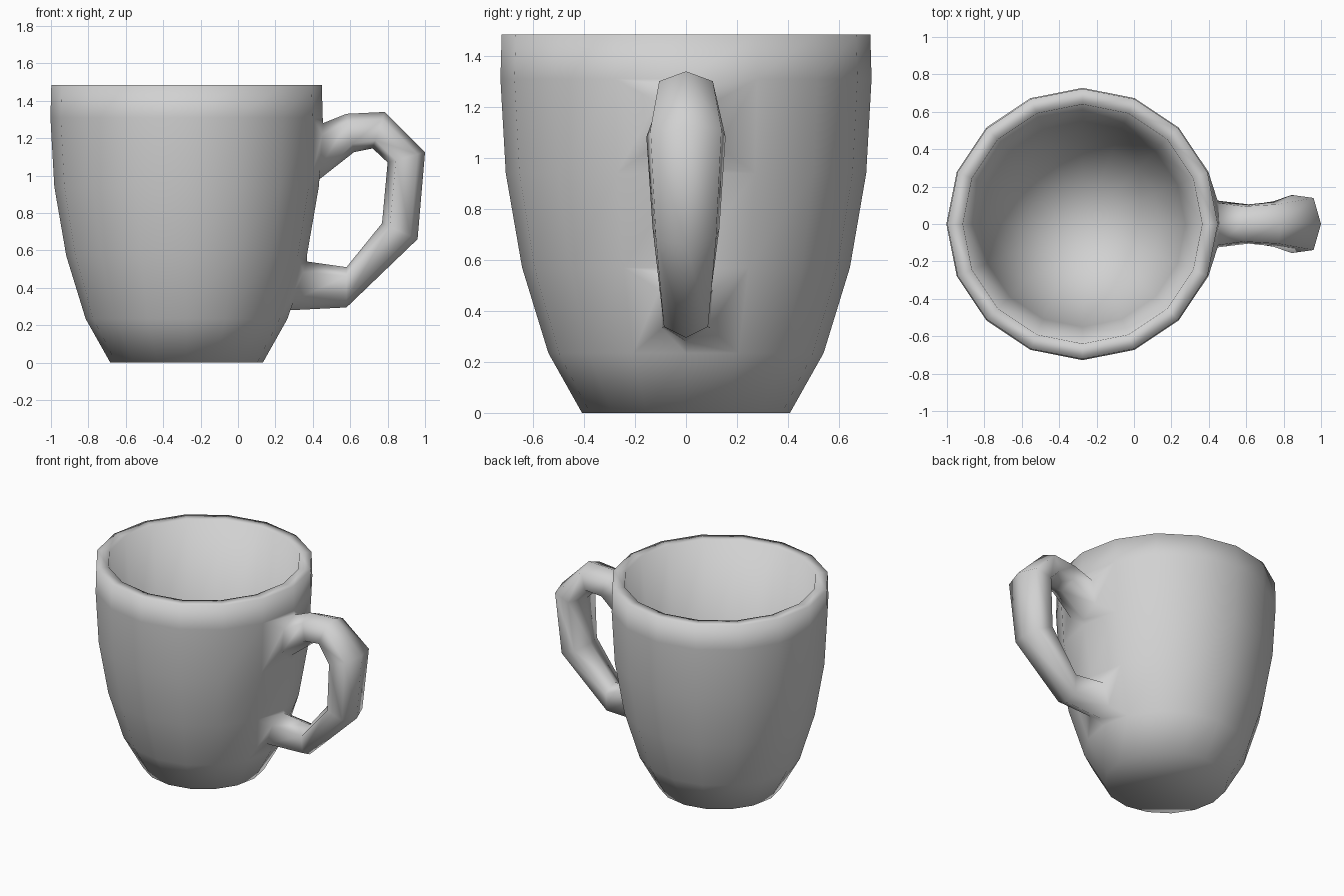
import bpy
import bmesh
from math import cos, sin, pi
from mathutils import Vector

SIDES = 16
AXIS_X = -0.275

cube = bpy.data.objects.get("Cube")
if cube:
    bpy.data.objects.remove(cube, do_unlink=True)

bm = bmesh.new()


def cup_ring(radius, z):
    """One horizontal ring of the cup, first vertex towards +x."""
    return [bm.verts.new((AXIS_X + radius * cos(2 * pi * k / SIDES),
                          radius * sin(2 * pi * k / SIDES), z))
            for k in range(SIDES)]


def handle_ring(outer, inner, width):
    """Six-sided handle section, a little wider on its inner side."""
    a = Vector((outer[0], 0, outer[1]))
    b = Vector((inner[0], 0, inner[1]))
    spots = ((0, 0), (0.2, 0.94), (0.78, 1.05),
             (1, 0), (0.78, -1.05), (0.2, -0.94))
    return [bm.verts.new(a.lerp(b, t) + Vector((0, side * width, 0)))
            for t, side in spots]


def bridge(lower, upper, skip=()):
    """Quads between two closed loops of equal length."""
    n = len(lower)
    for k in range(n):
        if k not in skip:
            j = (k + 1) % n
            bm.faces.new((lower[k], lower[j], upper[j], upper[k]))


# Cup: outer wall from base to rim, then the rounded bowl inside
profile = [(0.408, 0), (0.54, 0.235), (0.643, 0.57), (0.707, 0.94),
           (0.728, 1.31), (0.723, 1.485),
           (0.64, 1.485), (0.55, 0.7), (0.42, 0.36), (0.22, 0.17)]
rings = [cup_ring(r, z) for r, z in profile]
openings = (1, 3)  # wall bands left open where the handle grows out
for i in range(len(rings) - 1):
    bridge(rings[i], rings[i + 1], (0, SIDES - 1) if i in openings else ())
bm.faces.new(rings[0])
floor_centre = bm.verts.new((AXIS_X, 0, 0.12))
for k in range(SIDES):
    bm.faces.new((rings[-1][k - 1], rings[-1][k], floor_centre))


def opening_loop(far, near):
    """Edge of an opening, in the same order as a handle section."""
    return [far[0], far[1], near[1], near[0], near[-1], far[-1]]


# Handle: sections from the upper opening round to the lower one
sections = [((0.455, 1.28), (0.435, 0.98), 0.12),
            ((0.58, 1.33), (0.62, 1.125), 0.10),
            ((0.785, 1.34), (0.72, 1.145), 0.112),
            ((1.0, 1.125), (0.80, 1.07), 0.148),
            ((0.96, 0.66), (0.77, 0.745), 0.125),
            ((0.58, 0.295), (0.58, 0.51), 0.092),
            ((0.28, 0.28), (0.37, 0.54), 0.10)]
chain = [opening_loop(rings[4], rings[3])]
chain += [handle_ring(*s) for s in sections]
chain.append(opening_loop(rings[1], rings[2]))
for first, second in zip(chain, chain[1:]):
    bridge(first, second)

bmesh.ops.recalc_face_normals(bm, faces=bm.faces)
for face in bm.faces:
    face.smooth = True

mesh = bpy.data.meshes.new("mug")
bm.to_mesh(mesh)
bm.free()
mug = bpy.data.objects.new("mug", mesh)
bpy.context.collection.objects.link(mug)

# Plain glaze
glaze = bpy.data.materials.new("light_grey_glaze")
glaze.use_nodes = True
colour = (0.64, 0.64, 0.64, 1)
glaze.diffuse_color = colour
glaze.node_tree.nodes["Principled BSDF"].inputs["Base Color"].default_value = colour
mesh.materials.append(glaze)
